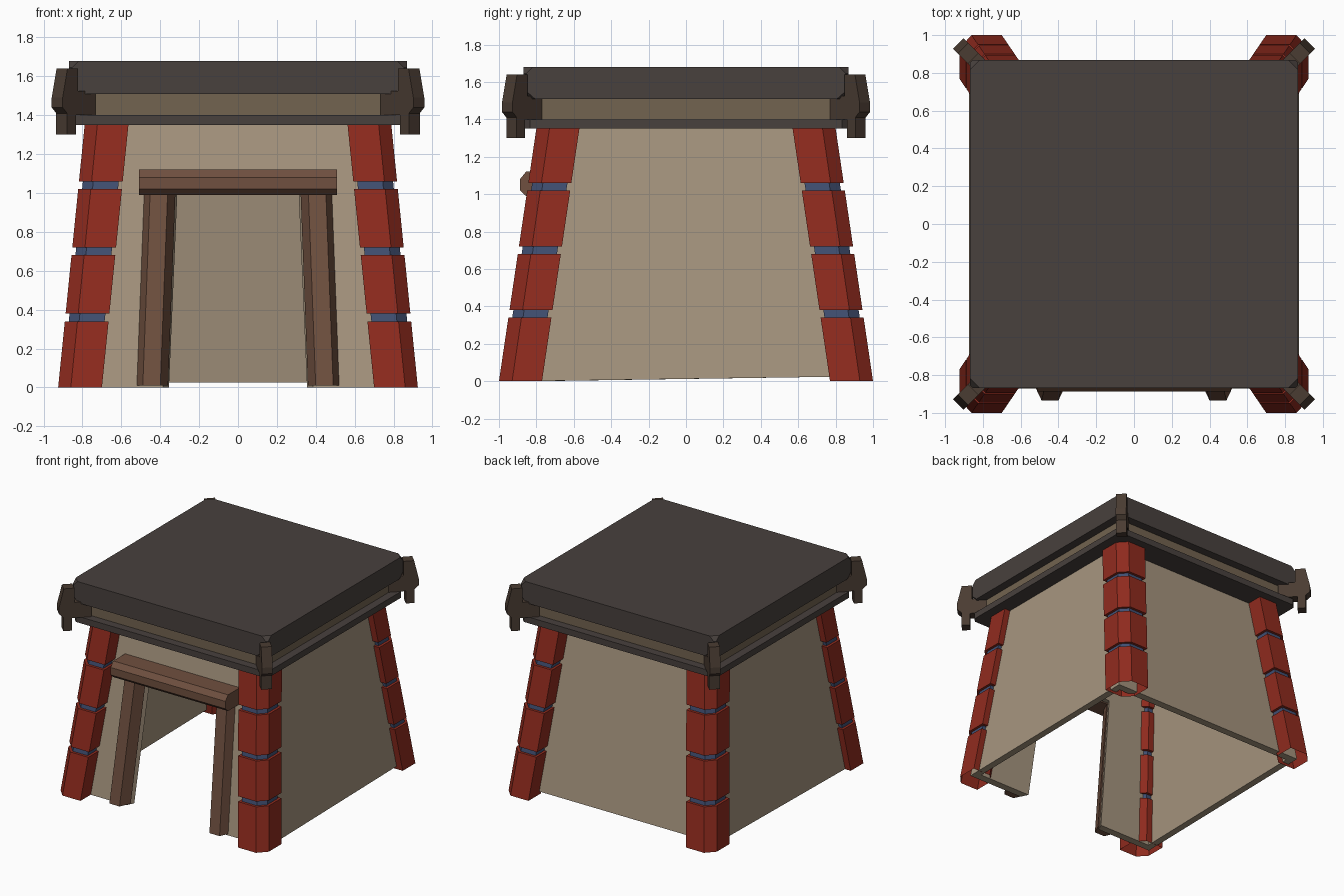
import bpy, bmesh

if "Cube" in bpy.data.objects:
    bpy.data.objects.remove(bpy.data.objects["Cube"])

LX, LY = 0.101, 0.148      # inward lean per unit of height
TOP = 1.35


def material(name, rgb):
    m = bpy.data.materials.new(name)
    m.diffuse_color = (*rgb, 1)
    m.use_nodes = True
    m.node_tree.nodes["Principled BSDF"].inputs["Base Color"].default_value = m.diffuse_color
    return m


plaster = material("plaster", (0.38, 0.30, 0.21))
red = material("red_paint", (0.28, 0.024, 0.013))
blue = material("blue_paint", (0.053, 0.08, 0.17))
wood = material("wood", (0.16, 0.08, 0.05))
dark_wood = material("dark_wood", (0.068, 0.045, 0.032))
band_mat = material("band", (0.17, 0.125, 0.08))
slate = material("slate", (0.065, 0.052, 0.047))


def loft(name, rings, mat, bottom=True, top=True):
    """Join equal-length rings of 3D points into a flat-shaded object."""
    bm = bmesh.new()
    vs = [[bm.verts.new(p) for p in r] for r in rings]
    n = len(vs[0])
    for a, b in zip(vs, vs[1:]):
        for i in range(n):
            j = (i + 1) % n
            bm.faces.new((a[i], a[j], b[j], b[i]))
    if bottom:
        bm.faces.new(vs[0][::-1])
    if top:
        bm.faces.new(vs[-1])
    bmesh.ops.recalc_face_normals(bm, faces=bm.faces)
    me = bpy.data.meshes.new(name)
    bm.to_mesh(me)
    bm.free()
    me.materials.append(mat)
    ob = bpy.data.objects.new(name, me)
    bpy.context.collection.objects.link(ob)
    return ob


def lean(x, y, z, lx=LX):
    sx, sy = (1 if x > 0 else -1), (1 if y > 0 else -1)
    return (x - sx * lx * z, y - sy * LY * z, z)


# Walls: hollow leaning shell, open at the doorway and underneath
def wall_ring(z):
    def path(x, y, door):
        pts = [(door, -y), (x, -y), (x, y), (-x, y), (-x, -y), (-door, -y)]
        out = []
        for i, (px, py) in enumerate(pts):
            pz = z if z else (0.025 if py > 0 else 0)
            out.append(lean(px, py, pz, 0.043 if i in (0, 5) else LX))
        return out
    return path(0.875, 0.87, 0.385) + path(0.82, 0.81, 0.355)[::-1]


loft("walls", [wall_ring(0), wall_ring(TOP)], plaster)


def header_ring(z):
    return [lean(0.385, -0.87, z, 0.043), lean(0.355, -0.81, z, 0.043),
            lean(-0.355, -0.81, z, 0.043), lean(-0.385, -0.87, z, 0.043)]


loft("door_header", [header_ring(1.0), header_ring(TOP)], plaster)

# Corner pillars: red blocks separated by inset blue bands
SECTION = [(0.70, 1.0), (0.86, 1.0), (0.925, 0.93), (0.925, 0.77), (0.77, 0.77), (0.70, 0.84)]
CX, CY = 0.8125, 0.885


def pillar_ring(sx, sy, z, s=1.0):
    return [lean(sx * (CX + (x - CX) * s), sy * (CY + (y - CY) * s), z) for x, y in SECTION]


BLOCKS = [(0, 0.34), (0.38, 0.68), (0.72, 1.02), (1.06, TOP + 0.01)]
# Corner brackets: upright plates set on the diagonals (distance out, height)
BRACKET = [(0.862, 1.30), (0.907, 1.30), (0.907, 1.41), (0.93, 1.44), (0.93, 1.49), (0.905, 1.64),
           (0.85, 1.64), (0.85, 1.525), (0.76, 1.525), (0.76, 1.40), (0.862, 1.40)]
for sx in (-1, 1):
    for sy in (-1, 1):
        tag = ("front" if sy < 0 else "back") + ("_left" if sx < 0 else "_right")
        for i, (z0, z1) in enumerate(BLOCKS):
            loft(f"pillar_block_{tag}_{i}", [pillar_ring(sx, sy, z0), pillar_ring(sx, sy, z1)],
                 red, bottom=i > 0)
            if i:
                loft(f"pillar_band_{tag}_{i}",
                     [pillar_ring(sx, sy, BLOCKS[i - 1][1], 0.82), pillar_ring(sx, sy, z0, 0.82)],
                     blue, False, False)
        t = 0.028
        loft(f"roof_bracket_{tag}",
             [[(sx * (d + o), sy * (d + 0.026 - o), z) for d, z in BRACKET]
              for o in (-t, t)], dark_wood)

# Door posts
for s, side in ((-1, "left"), (1, "right")):
    post = [(0.36, -0.85), (0.40, -0.935), (0.49, -0.935), (0.53, -0.85)]
    loft(f"door_post_{side}",
         [[lean(s * x, y, z, 0.038) for x, y in post] for z in (0.01, 1.0)], wood)

# Door lintel: chamfered beam
LINTEL = [(-0.70, 0.99), (-0.855, 0.99), (-0.888, 1.02), (-0.888, 1.08), (-0.855, 1.12), (-0.68, 1.12)]
loft("door_lintel", [[(x, y, z) for y, z in LINTEL] for x in (-0.51, 0.51)], wood)


# Roof: lower slab, recessed band and thick top slab with cut corners
def cut_square(h, c, z):
    k = h - c
    return [(k, -h, z), (h, -k, z), (h, k, z), (k, h, z),
            (-k, h, z), (-h, k, z), (-h, -k, z), (-k, -h, z)]


loft("roof_lower_slab", [cut_square(0.865, 0.03, TOP), cut_square(0.865, 0.03, 1.40)], slate)
loft("roof_band", [cut_square(0.80, 0.01, 1.40), cut_square(0.80, 0.01, 1.51)], band_mat)
loft("roof_top_slab", [cut_square(0.868, 0.06, 1.51), cut_square(0.868, 0.015, 1.55),
                       cut_square(0.868, 0.015, 1.645), cut_square(0.868, 0.05, 1.68)], slate)
